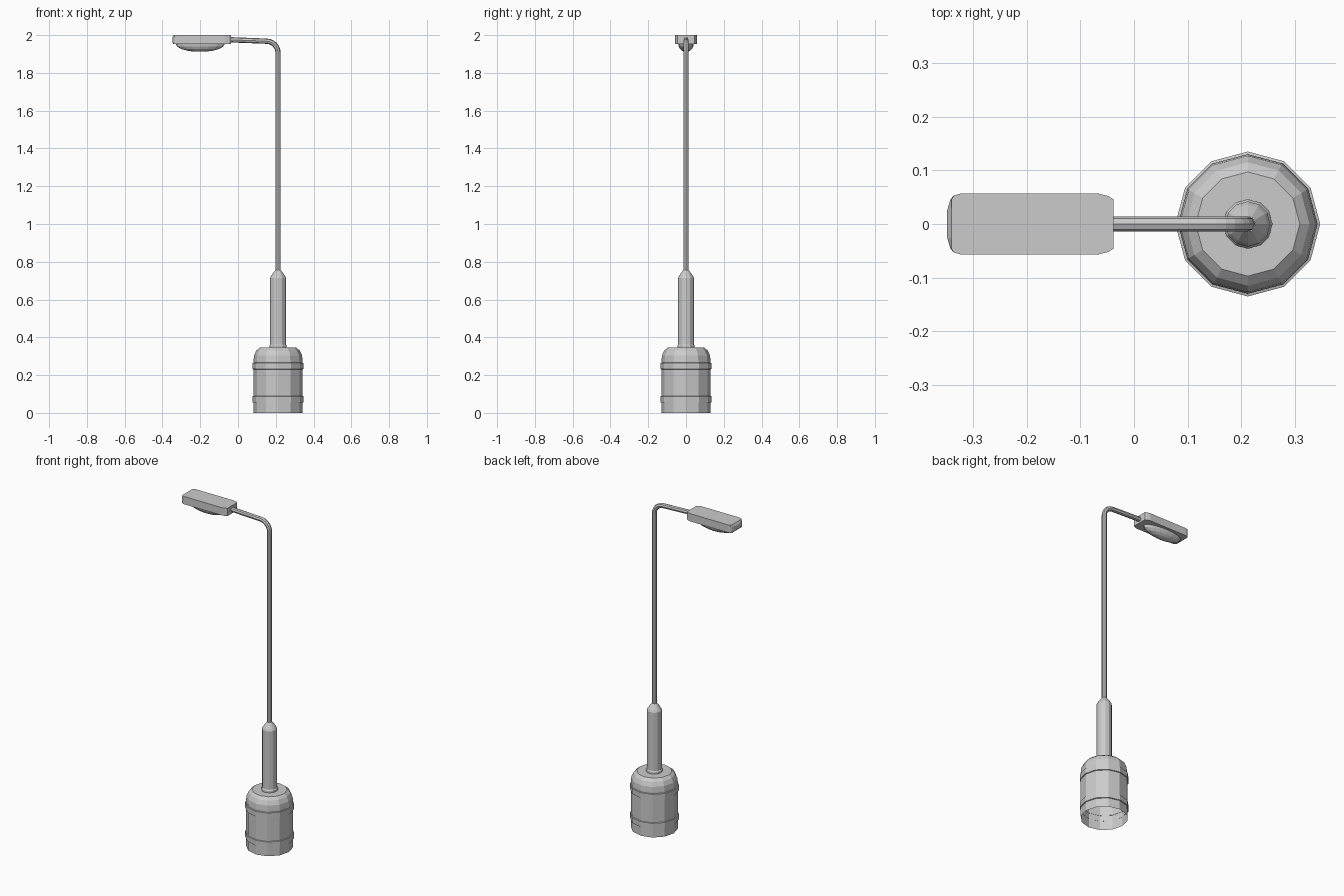
import bpy, bmesh
from math import cos, sin, pi, radians
from mathutils import Vector

if "Cube" in bpy.data.objects:
    bpy.data.objects.remove(bpy.data.objects["Cube"])

POST_X = 0.212


def make_object(name, bm):
    bmesh.ops.recalc_face_normals(bm, faces=bm.faces)
    mesh = bpy.data.meshes.new(name)
    bm.to_mesh(mesh)
    bm.free()
    obj = bpy.data.objects.new(name, mesh)
    bpy.context.collection.objects.link(obj)
    return obj


def loft(name, rings, cap_start=False, cap_end=False):
    bm = bmesh.new()
    loops = [[bm.verts.new(p) for p in ring] for ring in rings]
    n = len(loops[0])
    for a, b in zip(loops, loops[1:]):
        for i in range(n):
            j = (i + 1) % n
            bm.faces.new((a[i], a[j], b[j], b[i]))
    if cap_start:
        bm.faces.new(loops[0])
    if cap_end:
        bm.faces.new(loops[-1])
    return make_object(name, bm)


def lathe(name, profile, sides):
    rings = [[(POST_X + r * cos(2 * pi * i / sides), r * sin(2 * pi * i / sides), z)
              for i in range(sides)] for r, z in profile]
    return loft(name, rings)


# Hollow base drum with a rounded shoulder, open underneath
lathe("base_drum", [(0.13, 0), (0.13, 0.275), (0.127, 0.305), (0.115, 0.33),
                    (0.097, 0.345), (0.03, 0.345)], 12)

# Two raised bands around the drum
for name, z in (("lower_band", 0.054), ("upper_band", 0.23)):
    lathe(name, [(0.129, z), (0.135, z + 0.002), (0.135, z + 0.034), (0.129, z + 0.036)], 12)

# Collar and thick lower shaft tapering into the pole
lathe("lower_shaft", [(0.046, 0.345), (0.046, 0.356), (0.042, 0.362), (0.042, 0.715),
                      (0.036, 0.727), (0.014, 0.757)], 12)

# Slim pole bending over into the lamp arm
path = [Vector((POST_X, 0, 0.74))]
bend = 0.062
for i in range(7):
    a = radians(88) * i / 6
    path.append(Vector((POST_X - bend + bend * cos(a), 0, 1.906 + bend * sin(a))))
path.append(Vector((-0.06, 0, 1.976)))
rings = []
for k, p in enumerate(path):
    t = (path[min(k + 1, len(path) - 1)] - path[max(k - 1, 0)]).normalized()
    if k == 1:
        t = Vector((0, 0, 1))
    side = Vector((0, 1, 0))
    across = side.cross(t)
    rings.append([p + 0.014 * (across * cos(2 * pi * i / 8) + side * sin(2 * pi * i / 8))
                  for i in range(8)])
pole = loft("pole_and_arm", rings, True, True)

# Lamp housing: rounded plan, lightly bevelled blunt end
half = [(-0.038, 0.046), (-0.048, 0.052), (-0.068, 0.057), (-0.322, 0.057),
        (-0.336, 0.053), (-0.342, 0.046), (-0.348, 0.026)]
outline = half + [(x, -y) for x, y in reversed(half)]
levels = [(1.953, -0.342), (1.96, -0.348), (1.988, -0.348), (2.0, -0.340)]
loft("lamp_housing", [[(max(x, lim), y, z) for x, y in outline] for z, lim in levels],
     True, True)

# Bulging lens below the housing
lens = []
for a in (0, 20, 40, 60, 78):
    c, s = cos(radians(a)), sin(radians(a))
    lens.append([(-0.2 + 0.13 * c * cos(2 * pi * i / 16), 0.041 * c * sin(2 * pi * i / 16),
                  1.954 - 0.043 * s) for i in range(16)])
loft("lamp_lens", lens, True, True)
